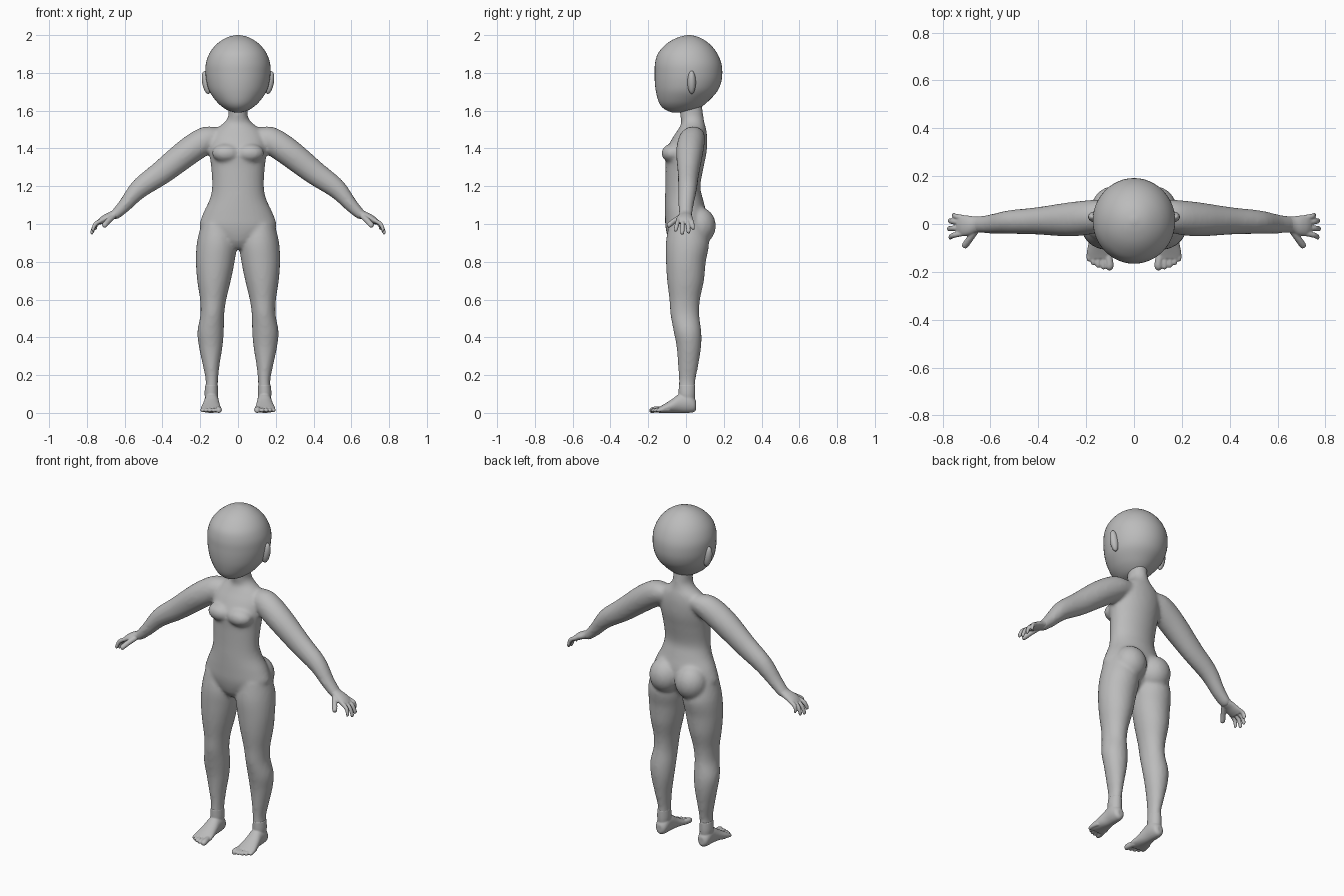
import bpy, bmesh, math
from mathutils import Vector, Matrix

grey = bpy.data.materials.new("plain_grey")
grey.diffuse_color = (0.5, 0.5, 0.5, 1)
X, Y, Z = Vector((1, 0, 0)), Vector((0, 1, 0)), Vector((0, 0, 1))
ARM_UP = Vector((0.59, 0, 0.81))


def refine(rows, steps):
    """Catmull-Rom interpolation through all the values of the rows."""
    out = []
    for i in range(len(rows) - 1):
        p0, p1 = rows[max(i - 1, 0)], rows[i]
        p2, p3 = rows[i + 1], rows[min(i + 2, len(rows) - 1)]
        for k in range(steps):
            t = k / steps
            out.append([0.5 * (2 * b + (c - a) * t + (2 * a - 5 * b + 4 * c - d) * t * t
                               + (3 * b - a - 3 * c + d) * t ** 3)
                        for a, b, c, d in zip(p0, p1, p2, p3)])
    return out + [list(rows[-1])]


def loft(bm, rows, u, v, s=1, n=28, steps=4):
    """Closed tube through rows (x, y, z, half size along u, half size along v)."""
    rings = []
    for x, y, z, a, b in refine(rows, steps):
        ring = []
        for k in range(n):
            t = 2 * math.pi * k / n
            p = Vector((x, y, z)) + u * max(a, 0.002) * math.cos(t) + v * max(b, 0.002) * math.sin(t)
            ring.append(bm.verts.new((p.x * s, p.y, max(p.z, 0))))
        rings.append(ring)
    for r0, r1 in zip(rings, rings[1:]):
        for k in range(n):
            bm.faces.new((r0[k], r0[(k + 1) % n], r1[(k + 1) % n], r1[k]))
    bm.faces.new(rings[0])
    bm.faces.new(rings[-1])


def slices(rows):
    """Turn (z, x min, x max, y front, y back) into loft rows."""
    return [((x0 + x1) / 2, (f + b) / 2, z, (x1 - x0) / 2, (b - f) / 2)
            for z, x0, x1, f, b in rows]


def ball(bm, loc, size, tilt=0):
    m = Matrix.Translation(loc) @ Matrix.Rotation(tilt, 4, 'Y') @ Matrix.Diagonal((*size, 1))
    bmesh.ops.create_uvsphere(bm, u_segments=24, v_segments=16, radius=1, matrix=m)


def digit(bm, pts, r, u, v, s):
    """Finger or toe with a rounded tip."""
    a, b = Vector(pts[-2]), Vector(pts[-1])
    d = (b - a).normalized()
    rows = [(*p, r, r) for p in pts[:-1]]
    rows += [(*(b - d * r * 0.7), r * 0.95, r * 0.95), (*b, r * 0.45, r * 0.45)]
    loft(bm, rows, u, v, s, n=14)


def finish(bm, name, voxel=0, smooth=0):
    bmesh.ops.recalc_face_normals(bm, faces=bm.faces)
    for f in bm.faces:
        f.smooth = True
    me = bpy.data.meshes.new(name)
    bm.to_mesh(me)
    bm.free()
    me.materials.append(grey)
    ob = bpy.data.objects.new(name, me)
    bpy.context.collection.objects.link(ob)
    if voxel:
        m = ob.modifiers.new("blend", 'REMESH')
        m.mode, m.voxel_size, m.use_smooth_shade = 'VOXEL', voxel, True
        m = ob.modifiers.new("soften", 'SMOOTH')
        m.factor, m.iterations = 0.5, smooth
    return ob


# Body: torso, neck, arms and legs blended into one skin
bm = bmesh.new()
torso = [(0.87, .05, -.06, .03), (0.91, .12, -.09, .07), (0.98, .2, -.108, .105),
         (1.05, .187, -.111, .11), (1.13, .15, -.111, .09), (1.2, .137, -.109, .076),
         (1.3, .142, -.108, .093), (1.38, .152, -.108, .109), (1.45, .15, -.075, .112),
         (1.5, .12, -.042, .107), (1.535, .075, -.025, .098), (1.57, .052, -.03, .092),
         (1.63, .05, -.035, .085), (1.68, .045, -.03, .08)]
loft(bm, slices([(z, -w, w, f, b) for z, w, f, b in torso]), X, Y, n=40)
leg = [(1.0, .03, .195, -.09, .1), (0.9, .006, .218, -.107, .122), (0.8, .018, .223, -.106, .105),
       (0.7, .038, .216, -.1, .095), (0.6, .062, .201, -.088, .074), (0.52, .073, .199, -.082, .07),
       (0.43, .075, .215, -.065, .081), (0.35, .082, .207, -.05, .08), (0.25, .098, .186, -.042, .065),
       (0.17, .106, .171, -.038, .05), (0.1, .107, .176, -.04, .048), (0.05, .115, .168, -.035, .04)]
arm = [(.07, .045, 1.475, .045, .045), (.15, .033, 1.455, .068, .07), (.26, .02, 1.386, .072, .073),
       (.405, .013, 1.272, .057, .064), (.525, .008, 1.185, .049, .052), (.6, 0, 1.1, .04, .037),
       (.648, -.002, 1.052, .035, .028), (.67, -.004, 1.042, .032, .022)]
for s in (-1, 1):
    loft(bm, slices(leg), X, Y, s)
    loft(bm, arm, Y, ARM_UP, s)
    ball(bm, (s * .085, .068, .99), (.092, .09, .1))       # buttock
    ball(bm, (s * .062, -.072, 1.375), (.076, .058, .05))  # chest
finish(bm, "body", 0.01, 6)

# Head
bm = bmesh.new()
head = [(1.59, .015, -.07, .0), (1.6, .05, -.1, .045), (1.62, .083, -.128, .082),
        (1.65, .115, -.146, .118), (1.7, .15, -.159, .164), (1.75, .166, -.165, .186),
        (1.8, .172, -.166, .192), (1.85, .17, -.164, .187), (1.9, .153, -.15, .167),
        (1.94, .125, -.118, .138), (1.97, .09, -.08, .103), (1.99, .052, -.036, .066),
        (2.0, .01, .005, .025)]
loft(bm, slices([(z, -w, w, f, b) for z, w, f, b in head]), X, Y, n=48)
finish(bm, "head")

for s, side in ((-1, "right"), (1, "left")):
    # Ear
    bm = bmesh.new()
    ball(bm, (s * .166, .03, 1.75), (.024, .022, .062), s * 0.17)
    finish(bm, side + "_ear")

    # Hand: palm, four fingers and thumb
    bm = bmesh.new()
    palm = [(.63, -.001, 1.067, .034, .027), (.66, -.003, 1.048, .034, .023),
            (.69, -.006, 1.036, .041, .021), (.715, -.007, 1.022, .044, .019),
            (.735, -.006, 1.008, .04, .014)]
    loft(bm, palm, Y, ARM_UP, s)
    for y0, y1, x, z in ((-.038, -.056, .772, .962), (-.016, -.02, .778, .947),
                         (.006, .014, .774, .953), (.026, .038, .757, .972)):
        digit(bm, [(.71, y0, 1.025), ((.71 + x) / 2 + .012, (y0 + y1) / 2, (1.025 + z) / 2 + .008),
                   (x, y1, z)], .0115, Y, ARM_UP, s)
    digit(bm, [(.655, -.018, 1.045), (.685, -.06, 1.018), (.712, -.098, .988)], .0145,
          Vector((.83, .55, 0)), Vector((.3, -.3, .9)).normalized(), s)
    finish(bm, side + "_hand", 0.004, 4)

    # Foot: sole to ankle, then five toes
    bm = bmesh.new()
    foot = [(.14, .054, .04, .015, .022), (.14, .043, .043, .03, .038), (.14, .015, .055, .038, .055),
            (.14, -.03, .052, .04, .052), (.142, -.075, .036, .047, .036),
            (.143, -.12, .022, .055, .022), (.142, -.145, .015, .053, .015)]
    loft(bm, foot, X, Z, s)
    ankle = [(.14, .005, .15, .033, .043), (.141, .005, .1, .036, .044), (.14, .005, .05, .03, .04)]
    loft(bm, ankle, X, Y, s)
    for x, y, r in ((.102, -.194, .0165), (.128, -.19, .011), (.15, -.183, .011),
                    (.17, -.172, .0105), (.188, -.156, .0105)):
        digit(bm, [(x * .8 + .028, y + .07, .018), (x, y + .03, .017), (x, y, .0125)], r, X, Z, s)
    finish(bm, side + "_foot", 0.004, 4)
